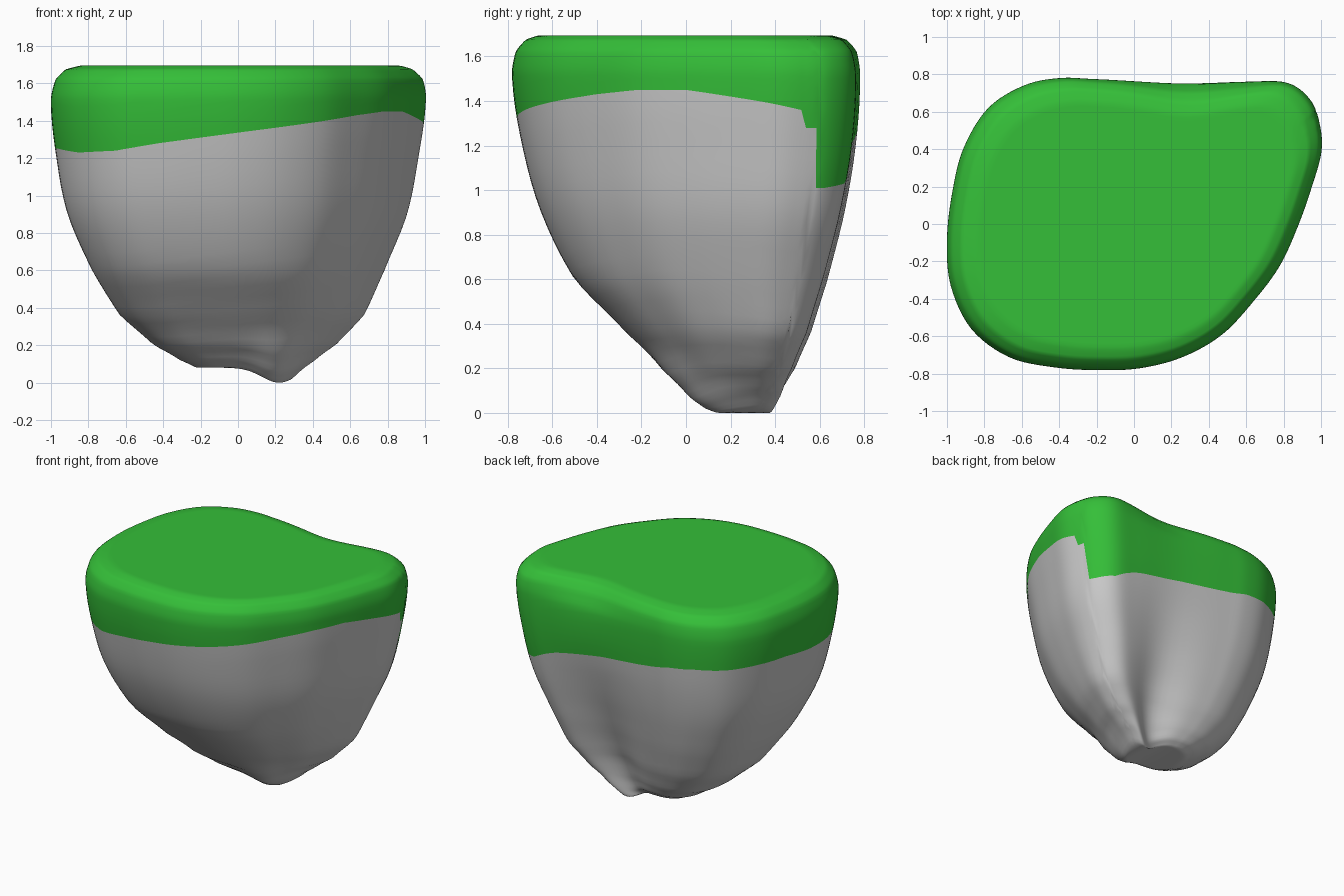
import bpy, bmesh, math

if "Cube" in bpy.data.objects:
    bpy.data.objects.remove(bpy.data.objects["Cube"])

# Rim outline (counter-clockwise): x, y, height of the grass edge there
OUTLINE = [(-1, -.08, 1.26), (-.98, -.33, 1.25), (-.87, -.56, 1.23), (-.67, -.71, 1.24),
           (-.43, -.765, 1.28), (-.2, -.78, 1.31), (.03, -.77, 1.34), (.26, -.71, 1.37),
           (.47, -.59, 1.40), (.64, -.41, 1.43), (.78, -.22, 1.45), (.88, 0, 1.45),
           (.95, .2, 1.42), (1, .38, 1.39), (.995, .52, 1.36), (.945, .66, 1.01),
           (.82, .755, 1.03), (.6, .765, 1.12), (.2, .76, 1.19), (-.2, .775, 1.24),
           (-.4, .78, 1.28), (-.59, .74, 1.30), (-.78, .62, 1.30), (-.91, .41, 1.30),
           (-.97, .18, 1.29)]

# Height levels: z, left, right, front, back, depth of the groove in the back
LEVELS = [(.08, .06, .14, .2, .28, 0), (.08, -.1, .2, .13, .34, .02),
          (.08, -.22, .29, .05, .39, .05), (.12, -.31, .4, -.01, .44, .07),
          (.2, -.45, .52, -.11, .49, .09), (.36, -.63, .67, -.27, .56, .09),
          (.6, -.78, .78, -.5, .635, .07), (.9, -.91, .9, -.65, .71, .04),
          (1.2, -.97, .96, -.735, .76, .01), (1.5, -1, 1, -.78, .78, .01),
          (1.62, -.975, .985, -.765, .765, .04), (1.675, -.92, .93, -.72, .72, .05),
          (1.695, -.84, .86, -.66, .65, .05), (1.695, -.72, .74, -.55, .54, .04)]
STEP = 14      # outline segment where the grass edge drops in steps
SUB = 6        # columns per outline segment


def spline(a, b, c, d, t):
    return [.5 * (2 * q + (r - p) * t + (2 * p - 5 * q + 4 * r - s) * t * t
                  + (3 * q - p - 3 * r + s) * t ** 3) for p, q, r, s in zip(a, b, c, d)]


def level_at(s):
    i = min(int(s), len(LEVELS) - 2)
    pick = lambda k: LEVELS[max(0, min(k, len(LEVELS) - 1))]
    a, b = LEVELS[i], LEVELS[i + 1]
    vals = spline(pick(i - 1), a, b, pick(i + 2), s - i)
    vals[0] = a[0] + (b[0] - a[0]) * (s - i)
    return vals


def level_of_height(z):
    for i in range(len(LEVELS) - 1):
        z0, z1 = LEVELS[i][0], LEVELS[i + 1][0]
        if z <= z1:
            return i + (z - z0) / (z1 - z0)


def surface(u, v, s):
    z, left, right, front, back, groove = level_at(s)
    x = left + (u + 1) / 2 * (right - left)
    y = front + (v + .78) / 1.56 * (back - front)
    if v > 0:
        y -= groove * math.exp(-((u - .33) / .3) ** 2) * min(1, v / .6)
    # lower tip hanging from the right part of the underside
    fade = max(0, 1 - (z - .08) / .22)
    z -= .08 * fade * math.exp(-((x - .22) / .13) ** 2)
    return x, y, z


# Columns round the outline with the grass edge as a level value
columns = []
n = len(OUTLINE)
for i in range(n):
    pts = [OUTLINE[(i + k) % n] for k in (-1, 0, 1, 2)]
    for j in range(SUB):
        t = j / SUB
        u, v, _ = spline(*pts, t)
        edge = pts[1][2] + (pts[2][2] - pts[1][2]) * t
        if i == STEP:
            edge = 1.36 if j == 0 else 1.28 if j < 4 else 1.01
        columns.append((u, v, level_of_height(edge)))


def loft(name, rows, span, cap_row, colour=None):
    bm = bmesh.new()
    grid = []
    for r in range(rows + 1):
        ring = []
        for u, v, edge in columns:
            lo, hi = span(edge)
            ring.append(bm.verts.new(surface(u, v, lo + (hi - lo) * r / rows)))
        grid.append(ring)
    m = len(columns)
    for a, b in zip(grid, grid[1:]):
        for k in range(m):
            bm.faces.new((a[k], a[(k + 1) % m], b[(k + 1) % m], b[k]))
    cap = grid[cap_row]
    bm.faces.new(cap if cap_row else cap[::-1])
    for f in bm.faces:
        f.smooth = True
    mesh = bpy.data.meshes.new(name)
    bm.to_mesh(mesh)
    bm.free()
    obj = bpy.data.objects.new(name, mesh)
    bpy.context.collection.objects.link(obj)
    if colour:
        mat = bpy.data.materials.new(name)
        mat.diffuse_color = colour
        mat.use_nodes = True
        mat.node_tree.nodes["Principled BSDF"].inputs["Base Color"].default_value = mat.diffuse_color
        mesh.materials.append(mat)
    return obj


# Rock underside, from the tip up to the grass edge
loft("rock_base", 36, lambda e: (0, e), 0)
# Grass covering, from its edge up over the rounded rim to the flat top
loft("grass_top", 24, lambda e: (e, len(LEVELS) - 1), -1, (.035, .52, .04, 1))
